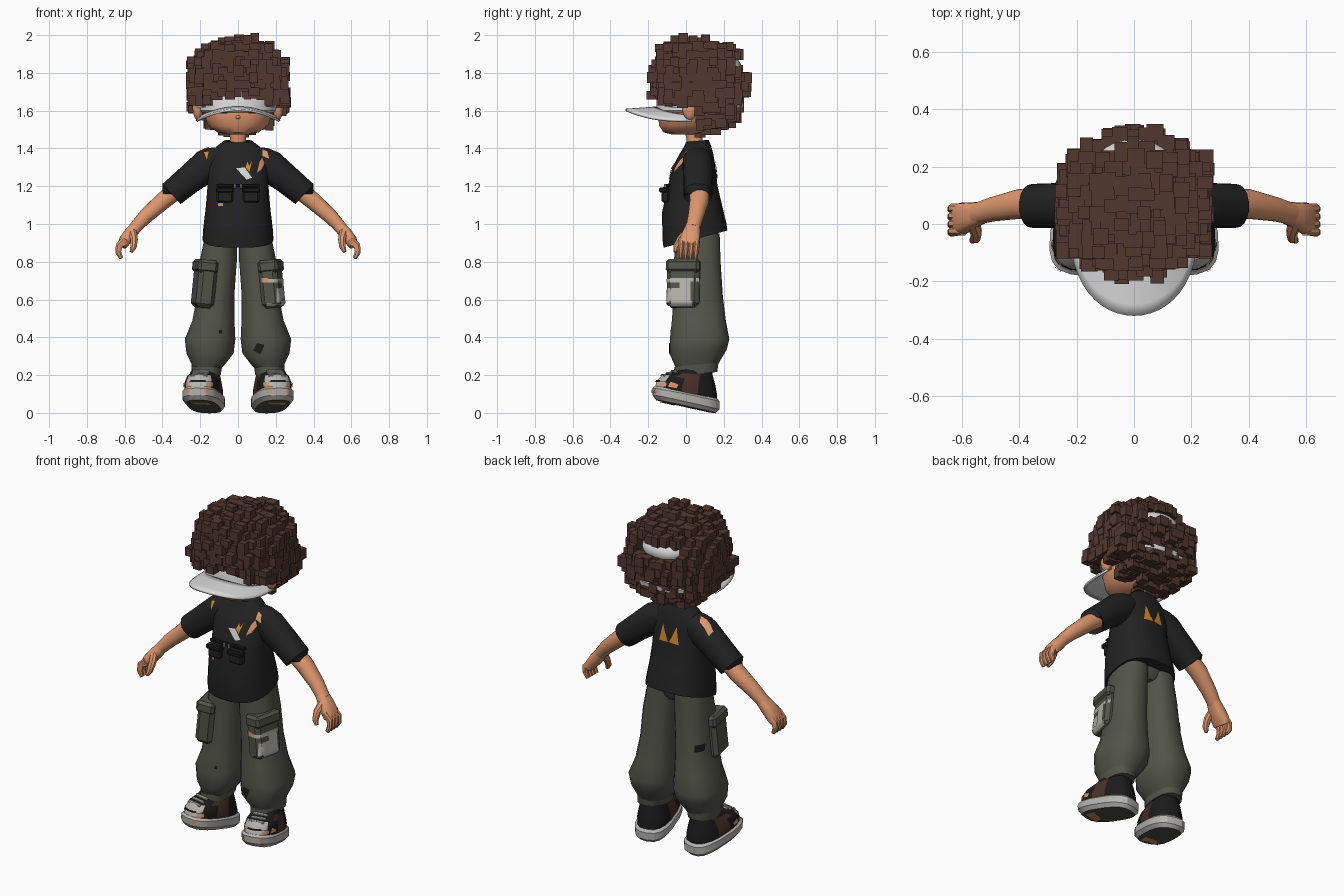
import bpy, bmesh, math, random
from mathutils import Vector, Matrix, Euler
from mathutils.bvhtree import BVHTree

random.seed(4)
default = bpy.data.objects.get("Cube")
if default:
    bpy.data.objects.remove(default, do_unlink=True)


def material(name, r, g, b):
    m = bpy.data.materials.new(name)
    m.use_nodes = True
    m.diffuse_color = (r, g, b, 1)
    bsdf = next(n for n in m.node_tree.nodes if n.type == 'BSDF_PRINCIPLED')
    bsdf.inputs["Base Color"].default_value = (r, g, b, 1)
    bsdf.inputs["Roughness"].default_value = .8
    return m


HAIR = material("hair brown", .085, .038, .029)
SKIN = material("skin", .73, .31, .155)
SHIRT = material("shirt black", .016, .016, .017)
PANTS = material("olive cloth", .085, .09, .067)
WHITE = material("cap white", .70, .70, .70)
ORANGE = material("orange print", .65, .25, .025)
GREY = material("worn grey", .48, .46, .43)
TRIM = material("dark trim", .011, .011, .011)
BROWN = material("shoe brown", .07, .03, .022)

RAYS = {"front": Vector((0, 1, 0)), "back": Vector((0, -1, 0)), "left": Vector((-1, 0, 0)),
        "right": Vector((1, 0, 0)), "top": Vector((0, 0, -1)), "below": Vector((0, 0, 1))}


def finish(name, bm, *mats, angle=40, recalc=True):
    if recalc:
        bmesh.ops.recalc_face_normals(bm, faces=bm.faces[:])
    mesh = bpy.data.meshes.new(name)
    bm.to_mesh(mesh)
    bm.free()
    for m in mats:
        mesh.materials.append(m)
    mesh.polygons.foreach_set("use_smooth", [angle > 0] * len(mesh.polygons))
    if angle:
        mesh.set_sharp_from_angle(angle=math.radians(angle))
    obj = bpy.data.objects.new(name, mesh)
    bpy.context.collection.objects.link(obj)
    return obj


def skin_rings(name, rings, *mats, rule=None, angle=40):
    """Bridge equal rings of points and close both ends."""
    bm = bmesh.new()
    loops = [[bm.verts.new(p) for p in ring] for ring in rings]
    n = len(loops[0])
    for a, b in zip(loops, loops[1:]):
        for i in range(n):
            j = (i + 1) % n
            bm.faces.new((a[i], a[j], b[j], b[i]))
    bm.faces.new(loops[0][::-1])
    bm.faces.new(loops[-1])
    if rule:
        for f in bm.faces:
            f.material_index = rule(f.calc_center_median())
    return finish(name, bm, *mats, angle=angle)


def oval(n, power):
    for i in range(n):
        a = math.tau * (i + .5) / n
        c, s = math.cos(a), math.sin(a)
        yield math.copysign(abs(c) ** (2 / power), c), math.copysign(abs(s) ** (2 / power), s)


def stack(name, rings, *mats, s=1, n=20, power=2.4, **kw):
    """Level cross-sections: x, y, z, half width, half depth, slope along y."""
    pts = [[Vector((s * (x + rx * u), y + ry * v, z + slope * ry * v)) for u, v in oval(n, power)]
           for x, y, z, rx, ry, slope in rings]
    return skin_rings(name, pts, *mats, **kw)


def limb(name, rings, mat, s=1, n=14, power=2.2):
    """Cross-sections square to a path: x, y, z, thickness, half depth."""
    centres = [Vector(r[:3]) for r in rings]
    pts = []
    for i, r in enumerate(rings):
        t = centres[min(i + 1, len(rings) - 1)] - centres[max(i - 1, 0)]
        side = t.cross(Vector((0, 1, 0))).normalized()
        up = side.cross(t).normalized()
        ring = [centres[i] + side * r[3] * u + up * r[4] * v for u, v in oval(n, power)]
        pts.append([Vector((s * p.x, p.y, p.z)) for p in ring])
    return skin_rings(name, pts, mat)


def box(name, loc, size, mat, rot=(0, 0, 0), bevel=.01):
    bm = bmesh.new()
    place = Matrix.Translation(loc) @ Euler(rot).to_matrix().to_4x4() @ Matrix.Diagonal((*size, 1))
    bmesh.ops.create_cube(bm, size=1, matrix=place)
    bmesh.ops.bevel(bm, geom=bm.edges[:], offset=bevel, segments=1, affect='EDGES')
    return finish(name, bm, mat, angle=30)


def ball(name, loc, radii, mat):
    bm = bmesh.new()
    place = Matrix.Translation(loc) @ Matrix.Diagonal((*radii, 1))
    bmesh.ops.create_uvsphere(bm, u_segments=24, v_segments=14, radius=1, matrix=place)
    return finish(name, bm, mat)


def decal(name, target, outline, mat, view="front"):
    """Thin patch laid on a surface by projecting a flat outline."""
    tree = BVHTree.FromPolygons([v.co for v in target.data.vertices],
                                [p.vertices for p in target.data.polygons])
    ray = RAYS[view]
    bm = bmesh.new()
    flat = [Vector((0, a, b) if ray.x else (a, 0, b) if ray.y else (a, b, 0)) for a, b in outline]
    bm.faces.new([bm.verts.new(p) for p in flat])
    bmesh.ops.triangulate(bm, faces=bm.faces[:])
    bmesh.ops.subdivide_edges(bm, edges=bm.edges[:], cuts=3, use_grid_fill=True)
    missed = []
    for v in bm.verts:
        hit = tree.ray_cast(v.co - ray * 3, ray)[0]
        if hit:
            v.co = hit - ray * .005
        else:
            missed.append(v)
    bmesh.ops.delete(bm, geom=missed, context='VERTS')
    bm.normal_update()
    for f in bm.faces:
        if f.normal.dot(ray) > 0:
            f.normal_flip()
    return finish(name, bm, mat, recalc=False)


def rect(a, b, c, d):
    return [(a, c), (b, c), (b, d), (a, d)]


# Shirt body
shirt = stack("shirt_body", [
    (0, .05, .92, .175, .16, .27), (0, .05, .92, .188, .17, .27), (0, .045, .96, .186, .17, .25),
    (0, .032, 1.08, .172, .16, .12), (0, .035, 1.2, .162, .132, .03), (0, .042, 1.3, .162, .115, 0),
    (0, .055, 1.37, .15, .09, 0), (0, .062, 1.41, .115, .073, 0), (0, .06, 1.44, .075, .06, .1),
    (0, .06, 1.44, .055, .05, .1)], SHIRT, n=28, power=2.5)

# Head, neck and face
stack("neck", [(0, .05, 1.38, .05, .045, 0), (0, .045, 1.45, .043, .043, 0),
               (0, .03, 1.54, .05, .05, 0)], SKIN)
head = stack("head", [
    (0, -.01, 1.475, .06, .07, 0), (0, -.01, 1.485, .11, .11, 0), (0, .005, 1.52, .158, .148, 0),
    (0, .02, 1.58, .183, .17, 0), (0, .03, 1.68, .19, .175, 0), (0, .04, 1.8, .16, .15, 0)],
    SKIN, n=24, power=2.3)
ball("nose", (0, -.147, 1.565), (.012, .012, .01), SKIN)

# Cap
stack("cap_crown", [
    (0, .04, 1.59, .195, .19, 0), (0, .04, 1.6, .205, .2, 0), (0, .045, 1.67, .205, .2, 0),
    (0, .06, 1.77, .185, .175, 0), (0, .06, 1.84, .13, .13, 0)], WHITE, n=28, power=2.1)
ball("cap_back_opening", (0, .205, 1.825), (.135, .09, .07), WHITE)
stack("cap_strap", [(0, .085, 1.615, .235, .218, 0), (0, .085, 1.64, .24, .222, 0)], WHITE, n=28)

bm = bmesh.new()
rows = []
for k in range(5):
    f = k / 4
    row = []
    for i in range(25):
        a = math.radians(-90 + i * 7.5)
        x = (.19 + .035 * f) * math.sin(a)
        y = .03 - (.19 + .16 * f) * abs(math.cos(a)) ** (1 - .25 * f)
        row.append(bm.verts.new((x, y, 1.622 - .012 * f - 1.2 * x * x)))
    rows.append(row)
for a, b in zip(rows, rows[1:]):
    for i in range(24):
        bm.faces.new((a[i], b[i], b[i + 1], a[i + 1]))
brim = finish("cap_brim", bm, WHITE)
brim.modifiers.new("thickness", 'SOLIDIFY').thickness = .012

# Blocky hair: a jittered shell of small cubes, wide over the ears, open at the face and cap back
bm = bmesh.new()
STEP = .04
centre, radii = Vector((0, .07, 1.732)), Vector((.275, .245, .245))
for i in range(-7, 8):
    for j in range(-7, 8):
        for k in range(-7, 8):
            off = Vector((i, j, k)) * STEP
            p = centre + off
            power = 3.2 if j < 0 else 2.4
            profile = abs(off.y / radii.y) ** power + abs(off.z / radii.z) ** power
            width = radii.x * (1.12 if k < 0 else 1)
            reach = abs(off.x / width) ** 2.2 + profile ** (2 / power)
            if not .4 < reach < random.uniform(.92, 1.08) or abs(off.x) > .265:
                continue
            lowest = 1.63 if abs(p.x) > .13 else 1.65 + random.uniform(0, .045)
            if p.y < .05 and p.z < lowest or p.z < 1.6 and abs(p.x) > .18:
                continue
            if p.y > .13 and abs(p.x) < .13 and 1.78 < p.z < 1.88:
                continue
            p += Vector([random.uniform(-.01, .01) for _ in range(3)])
            size = [random.uniform(.042, .062) for _ in range(3)]
            bmesh.ops.create_cube(bm, size=1, matrix=Matrix.Translation(p) @ Matrix.Diagonal((*size, 1)))
finish("curly_hair", bm, HAIR, angle=0)

# Hips
stack("trouser_seat", [(0, .06, .89, .04, .085, 0), (0, .06, .91, .1, .1, 0),
                       (0, .06, .97, .16, .115, 0)], PANTS)


def shoe_colour(c):
    if c.y < -.1 and abs(c.x) < .055:
        return 1
    return 2 if -.04 < c.y < .07 and c.z < .2 else 0


# Mirrored parts
legs, pockets, sleeves = {}, {}, {}
for side, s in (("left", 1), ("right", -1)):
    ball(side + "_ear", (s * .212, .02, 1.615), (.028, .04, .065), SKIN)
    decal(side + "_eye", head, rect(s * .075 - .02, s * .075 + .02, 1.585, 1.615), TRIM)
    sleeves[s] = limb(side + "_sleeve", [
        (.07, .058, 1.36, .055, .07), (.12, .06, 1.333, .08, .078), (.17, .062, 1.305, .088, .08),
        (.26, .064, 1.235, .078, .079), (.343, .063, 1.166, .073, .077), (.352, .063, 1.159, .073, .077),
        (.352, .063, 1.158, .05, .06)], SHIRT, s, n=18)
    limb(side + "_arm", [(.3, .07, 1.2, .05, .052), (.4, .07, 1.12, .047, .052), (.49, .052, 1.04, .04, .043),
                         (.55, .035, .975, .033, .038)], SKIN, s)
    limb(side + "_palm", [(.53, .04, .995, .03, .038), (.565, .03, .955, .035, .046),
                          (.597, .02, .915, .033, .055), (.615, .015, .885, .025, .054)], SKIN, s, power=2.8)
    for f in range(4):
        y = -.025 + f * .027
        limb(f"{side}_finger_{f}", [(.595, y, .92, .02, .017), (.63, y, .885, .02, .016),
                                    (.634, y - .004, .85, .017, .015), (.618, y - .006, .818, .011, .011)],
             SKIN, s, n=8)
    limb(side + "_thumb", [(.56, .005, .96, .024, .022), (.55, -.03, .92, .021, .02),
                           (.553, -.052, .88, .018, .017), (.565, -.058, .852, .01, .01)], SKIN, s, n=8)
    legs[s] = stack(side + "_trouser_leg", [
        (.088, .06, .95, .086, .12, 0), (.105, .06, .8, .1, .125, 0), (.118, .065, .62, .1, .132, 0),
        (.13, .068, .49, .113, .145, 0), (.148, .072, .39, .136, .16, 0), (.148, .066, .32, .127, .152, .1),
        (.157, .06, .26, .09, .12, .1), (.165, .06, .235, .075, .108, .1), (.165, .055, .255, .083, .118, .1),
        (.168, .05, .205, .078, .118, .1)], PANTS, s=s, n=16, angle=50)
    tilt = (0, s * -.1, s * -.2)
    pockets[s] = box(side + "_pocket", (s * .178, -.01, .68), (.1, .175, .25), PANTS, tilt, .022)
    box(side + "_pocket_flap", (s * .174, -.01, .775), (.108, .182, .07), PANTS, tilt, .015)
    # Shoes, toes raised and turned out
    sole = stack(side + "_sole", [
        (0, 0, .033, .085, .16, -.22), (0, 0, .055, .103, .178, -.22), (0, 0, .095, .103, .18, -.2),
        (0, 0, .108, .09, .168, -.2)], GREY, PANTS, n=18, power=2.8, angle=30,
        rule=lambda c: int(c.z < .04 and abs(c.y) < .05))
    upper = stack(side + "_shoe_upper", [
        (0, 0, .1, .094, .168, -.2), (0, .004, .135, .095, .162, -.22), (0, .015, .175, .086, .142, -.2),
        (0, .035, .205, .076, .108, -.08), (0, .05, .23, .07, .088, 0)],
        TRIM, GREY, BROWN, n=18, power=2.6, angle=30, rule=shoe_colour)
    parts = [sole, upper]
    parts.append(decal(side + "_sole_wear", sole, [(-.06, -.13), (.05, -.13), (.06, -.05), (-.03, -.07)],
                       SKIN, "below"))
    parts.append(decal(side + "_side_patch", upper, [(-.115, .14), (-.07, .13), (-.06, .15), (-.1, .165)],
                       SKIN, side))
    parts.append(decal(side + "_toe_seam", upper, rect(-.07, .07, .163, .173), TRIM))
    for e in (-1, 1):
        parts.append(decal(side + "_toe_patch", upper, rect(e * .062 - .012, e * .062 + .012, .14, .16), SKIN))
        parts.append(decal(side + "_sole_scuff", sole, rect(e * .05 - .012, e * .05 + .012, .105, .125), SKIN))
    for f in range(3):
        parts.append(box(f"{side}_lace_{f}", (0, -.12 + f * .027, .197 + f * .011), (.09, .016, .016),
                         GREY, (.5, 0, 0), .004))
    for part in parts:
        part.data.transform(Matrix.Translation((s * .182, 0, 0)) @ Matrix.Rotation(s * .2, 4, 'Z'))

# Chest pouches, strap and studs
box("chest_strap", (0, -.095, 1.205), (.23, .025, .016), TRIM, bevel=.004)
for s in (-1, 1):
    box("chest_pouch", (s * .07, -.11, 1.155), (.085, .04, .08), SHIRT, bevel=.008)
    box("pouch_flap", (s * .07, -.12, 1.18), (.095, .045, .028), TRIM, bevel=.006)
    box("chest_stud", (s * .015, -.11, 1.2), (.01, .012, .025), GREY, bevel=.002)

# Shirt prints and tears
decal("white_shard", shirt, [(-.01, 1.295), (.045, 1.235), (.075, 1.245), (.035, 1.3)], WHITE)
decal("orange_shard", shirt, [(.04, 1.3), (.06, 1.275), (.075, 1.335), (.06, 1.31), (.05, 1.33)], ORANGE)
decal("orange_fleck", shirt, rect(-.105, -.08, 1.095, 1.11), ORANGE)
decal("left_chest_tear", shirt, [(.1, 1.27), (.125, 1.29), (.15, 1.34), (.14, 1.375), (.115, 1.33)], SKIN)
decal("left_sleeve_tear", sleeves[1], [(.13, 1.36), (.165, 1.345), (.155, 1.385), (.13, 1.395)], SKIN)
decal("right_sleeve_tear", sleeves[-1], [(-.18, 1.38), (-.165, 1.34), (-.155, 1.385)], ORANGE)
decal("shoulder_tear", sleeves[-1], [(-.15, .075), (-.19, .07), (-.25, .095), (-.24, .125), (-.17, .11)],
      SKIN, "top")
for s in (-1, 1):
    decal("back_print", shirt, [(s * .003, 1.245), (s * .065, 1.24), (s * .045, 1.34), (s * .02, 1.28)],
          ORANGE, "back")

# Worn pocket and trouser patches
for a, b, c, d in ((-.085, .07, .695, .715), (-.035, .025, .59, .695), (-.08, .07, .565, .595)):
    decal("pocket_wear_side", pockets[1], rect(a, b, c, d), GREY, "left")
for a, b, c, d in ((.16, .23, .69, .71), (.205, .235, .585, .66), (.15, .24, .565, .58)):
    decal("pocket_wear_front", pockets[1], rect(a, b, c, d), GREY)
decal("pocket_tear", pockets[1], rect(.125, .16, .69, .715), SKIN)
decal("knee_patch", legs[1], [(.08, .33), (.12, .31), (.14, .36), (.1, .37)], TRIM)
decal("leg_hole", legs[-1], rect(-.1, -.085, .42, .44), TRIM)
decal("back_leg_patch", legs[-1], rect(-.21, -.18, .63, .67), TRIM, "back")
